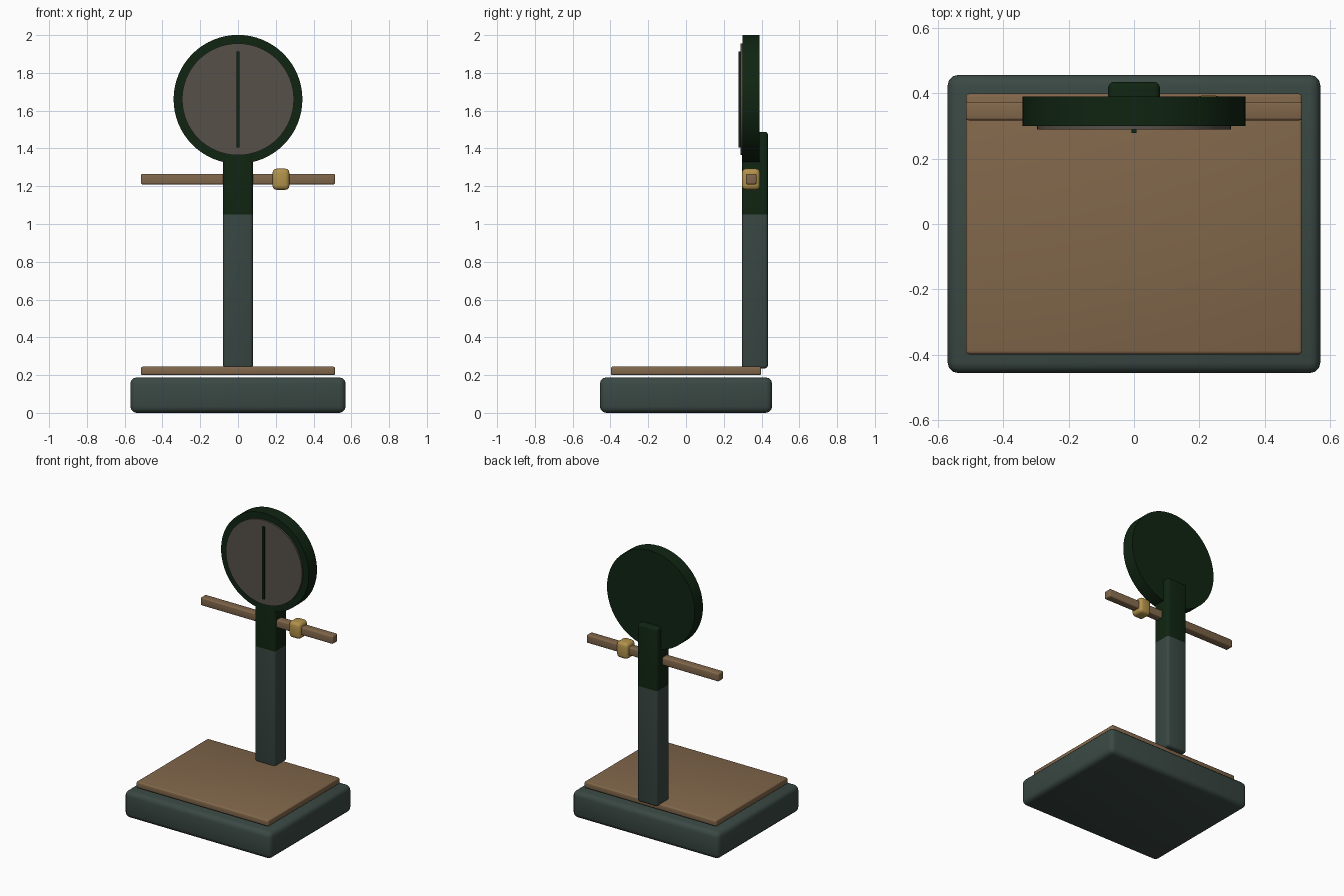
import bpy, bmesh, math
from mathutils import Matrix, Vector

cube = bpy.data.objects.get("Cube")
if cube:
    bpy.data.objects.remove(cube, do_unlink=True)


def material(name, rgb):
    m = bpy.data.materials.new(name)
    m.use_nodes = True
    m.diffuse_color = (*rgb, 1)
    m.node_tree.nodes["Principled BSDF"].inputs["Base Color"].default_value = (*rgb, 1)
    return m


slate = material("slate green", (0.042, 0.065, 0.056))
wood = material("brown wood", (0.22, 0.135, 0.07))
green = material("dark green", (0.005, 0.018, 0.006))
brass = material("brass", (0.45, 0.29, 0.07))
dial_grey = material("warm grey", (0.095, 0.08, 0.066))


def finish(name, bm, *mats):
    mesh = bpy.data.meshes.new(name)
    bm.to_mesh(mesh)
    bm.free()
    for m in mats:
        mesh.materials.append(m)
    ob = bpy.data.objects.new(name, mesh)
    bpy.context.collection.objects.link(ob)
    bpy.ops.object.select_all(action='DESELECT')
    bpy.context.view_layer.objects.active = ob
    ob.select_set(True)
    bpy.ops.object.shade_smooth_by_angle(angle=math.radians(40))
    return ob


def rounded_box(lo, hi, bevel=0.0, segments=3):
    lo, hi = Vector(lo), Vector(hi)
    bm = bmesh.new()
    bmesh.ops.create_cube(bm, size=1, matrix=Matrix.Translation((lo + hi) / 2)
                          @ Matrix.Diagonal((*(hi - lo), 1)))
    if bevel:
        bmesh.ops.bevel(bm, geom=bm.edges[:], offset=bevel, segments=segments,
                        profile=0.5, affect='EDGES')
    return bm


def disc(radius, front, back, z):
    bm = bmesh.new()
    bmesh.ops.create_cone(bm, cap_ends=True, segments=64, radius1=radius, radius2=radius,
                          depth=back - front,
                          matrix=Matrix.Translation((0, (front + back) / 2, z))
                          @ Matrix.Rotation(math.pi / 2, 4, 'X'))
    return bm


# Base and weighing platform
finish("base", rounded_box((-0.57, -0.456, 0), (0.57, 0.456, 0.188), 0.034), slate)
finish("platform", rounded_box((-0.514, -0.398, 0.2), (0.514, 0.398, 0.245), 0.01), wood)

# Column, with its upper section painted dark green
column = rounded_box((-0.079, 0.296, 0.235), (0.079, 0.434, 1.488), 0.017)
paint_line = 1.05
bmesh.ops.bisect_plane(column, geom=column.verts[:] + column.edges[:] + column.faces[:],
                       plane_co=(0, 0, paint_line), plane_no=(0, 0, 1))
for f in column.faces:
    f.material_index = int(f.calc_center_median().z > paint_line)
finish("column", column, slate, green)

# Dial head, face and needle
finish("dial_head", disc(0.341, 0.299, 0.39, 1.66), green)
finish("dial_face", disc(0.296, 0.288, 0.299, 1.66), dial_grey)
finish("dial_needle", rounded_box((-0.008, 0.278, 1.405), (0.008, 0.288, 1.912)), green)

# Beam and sliding weight
finish("beam", rounded_box((-0.514, 0.317, 1.21), (0.514, 0.373, 1.266), 0.008), wood)
finish("sliding_weight", rounded_box((0.183, 0.296, 1.181), (0.272, 0.392, 1.293), 0.022), brass)
